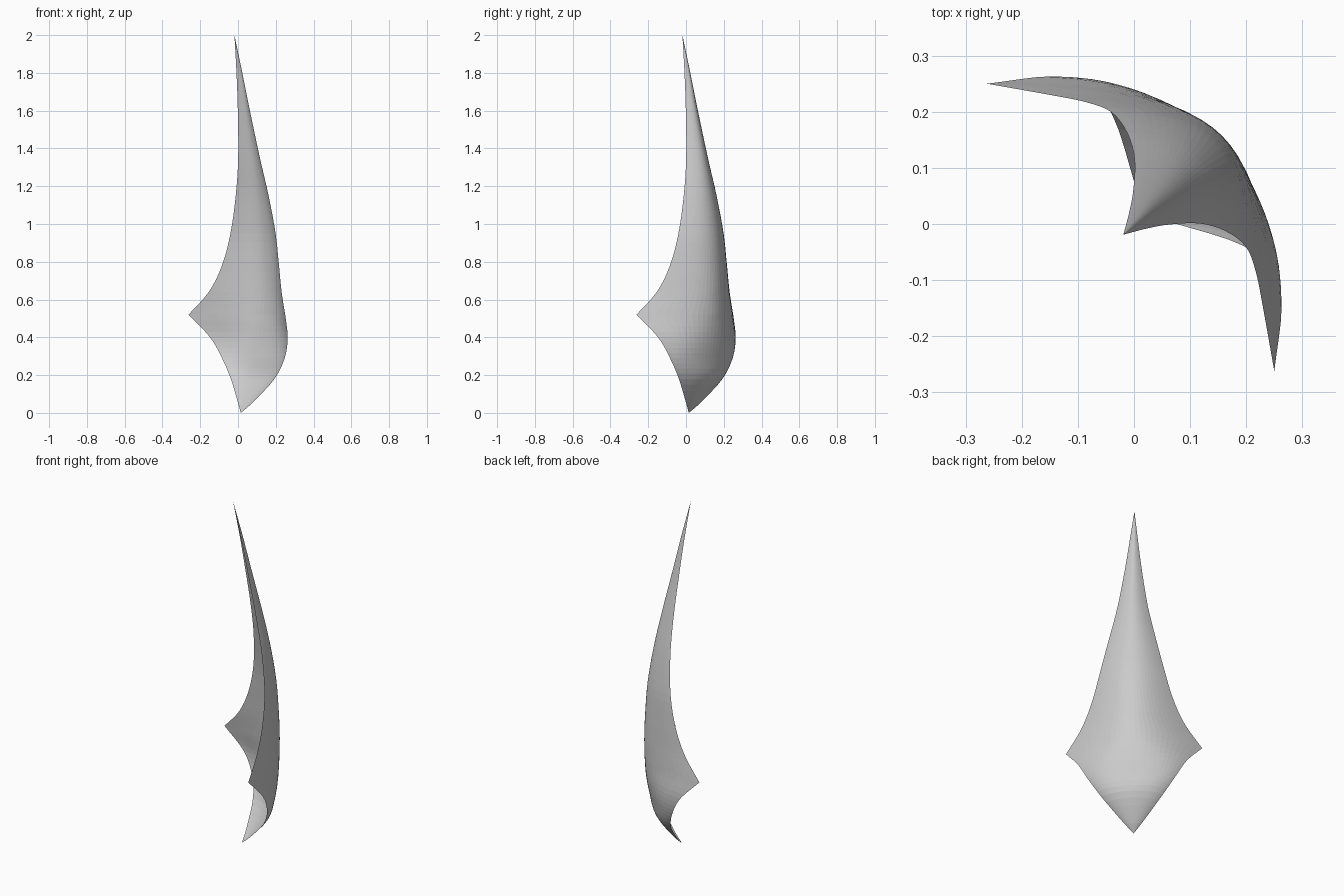
import bpy, bmesh
from mathutils import Vector

if "Cube" in bpy.data.objects:
    bpy.data.objects.remove(bpy.data.objects["Cube"])

# Level curves of the petal: (height, wing edge x, wing edge y, spine distance)
LOWER = [(0, .015, .015, .015), (.06, -.002, .083, .055), (.18, -.038, .193, .115),
         (.29, -.085, .247, .135), (.40, -.148, .263, .149), (.52, -.262, .25, .156)]
UPPER = [(.52, -.262, .25, .156), (.64, -.155, .231, .157), (.78, -.085, .217, .153),
         (.95, -.04, .199, .144), (1.15, -.012, .162, .122), (1.35, .001, .116, .092),
         (1.6, -.001, .063, .05), (1.8, -.008, .023, .017), (2, -.019, -.019, -.019)]
STEPS, COLS = 4, 24


def smooth_rows(keys, last):
    # Catmull-Rom interpolation between the level curves
    k = [Vector(v) for v in keys]
    k = [2 * k[0] - k[1]] + k + [2 * k[-1] - k[-2]]
    rows = []
    for i in range(1, len(k) - 2):
        a, b, c, d = k[i - 1:i + 3]
        for s in range(STEPS):
            t = s / STEPS
            rows.append(b + (c - a) * (t / 2) + (2 * a - 5 * b + 4 * c - d) * (t * t / 2)
                        + (3 * b - a - 3 * c + d) * (t ** 3 / 2))
    return rows + ([k[-2]] if last else [])


def section(row):
    # Arc symmetric about the x = y diagonal, passing through the spine
    z, ax, ay, d = row
    p = (8 * d - ax - ay) / 3 - ay
    pts = []
    for j in range(COLS + 1):
        t = j / COLS
        w = ((1 - t) ** 3, 3 * t * (1 - t) ** 2, 3 * t * t * (1 - t), t ** 3)
        x = w[0] * ax + w[1] * p + w[2] * ay + w[3] * ay
        y = w[0] * ay + w[1] * ay + w[2] * p + w[3] * ax
        pts.append((x, y, z))
    return pts


# Petal: thin curved kite-shaped sheet
bm = bmesh.new()
rows = smooth_rows(LOWER, False) + smooth_rows(UPPER, True)
grid = [[bm.verts.new(p) for p in section(r)] for r in rows]
for lo, hi in zip(grid, grid[1:]):
    for j in range(COLS):
        bm.faces.new((lo[j + 1], lo[j], hi[j], hi[j + 1]))
bmesh.ops.remove_doubles(bm, verts=bm.verts, dist=1e-5)
mesh = bpy.data.meshes.new("petal")
bm.to_mesh(mesh)
bm.free()
bpy.context.collection.objects.link(bpy.data.objects.new("petal", mesh))
